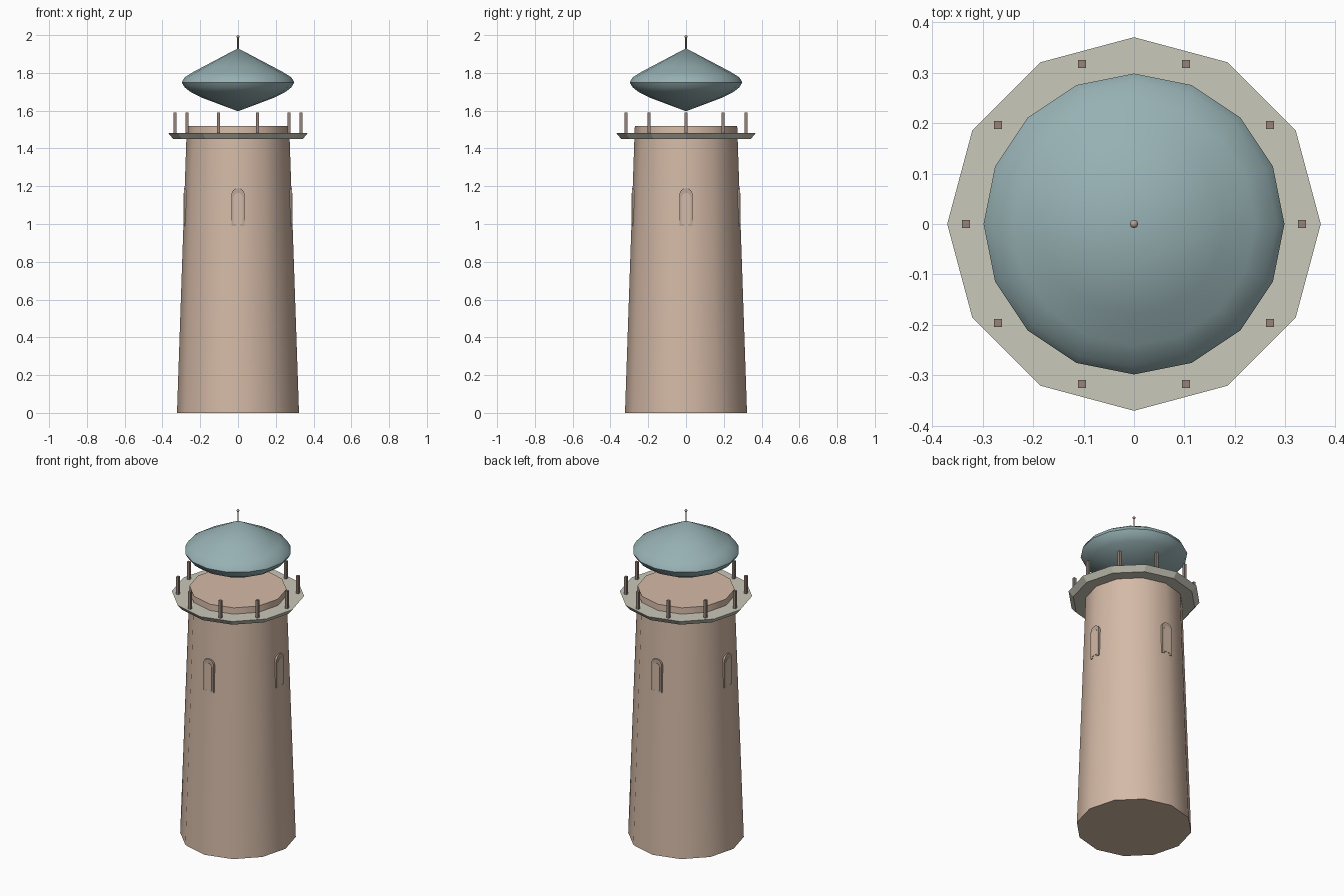
import bpy, bmesh, math
from mathutils import Matrix

if "Cube" in bpy.data.objects:
    bpy.data.objects.remove(bpy.data.objects["Cube"])


def material(name, rgb):
    m = bpy.data.materials.new(name)
    m.diffuse_color = (*rgb, 1.0)
    m.use_nodes = True
    m.node_tree.nodes["Principled BSDF"].inputs["Base Color"].default_value = m.diffuse_color
    return m


STONE = material("warm stone", (0.66, 0.49, 0.385))
DECK = material("pale deck", (0.59, 0.58, 0.49))
ROOF = material("blue green roof", (0.31, 0.44, 0.455))
POST = material("brown post", (0.31, 0.23, 0.195))
TRIM = material("window trim", (0.50, 0.39, 0.32))
BALL = material("copper ball", (0.53, 0.35, 0.27))


def finish(bm, name, mat, smooth_angle=None):
    bmesh.ops.recalc_face_normals(bm, faces=bm.faces[:])
    if smooth_angle:
        for f in bm.faces:
            f.smooth = True
        for e in bm.edges:
            e.smooth = e.calc_face_angle(0) < math.radians(smooth_angle)
    me = bpy.data.meshes.new(name)
    bm.to_mesh(me)
    bm.free()
    me.materials.append(mat)
    ob = bpy.data.objects.new(name, me)
    bpy.context.collection.objects.link(ob)
    return ob


def lathe(name, profile, sides, mat, smooth_angle=None):
    """Closed solid of revolution from (radius, z) points, bottom to top."""
    bm = bmesh.new()
    rings = []
    for r, z in profile:
        if r == 0:
            rings.append([bm.verts.new((0, 0, z))] * sides)
        else:
            rings.append([bm.verts.new((r * math.cos(math.tau * i / sides),
                                        r * math.sin(math.tau * i / sides), z))
                          for i in range(sides)])
    for a, b in zip(rings, rings[1:]):
        for i in range(sides):
            j = (i + 1) % sides
            bm.faces.new(list(dict.fromkeys((a[i], a[j], b[j], b[i]))))
    for ring, (r, z) in ((rings[0], profile[0]), (rings[-1], profile[-1])):
        if r > 0:
            bm.faces.new(ring)
    return finish(bm, name, mat, smooth_angle)


def arch_plate(name, half_w, z0, z1, inner, outer, angle, mat):
    """Upright round-topped plate facing outwards at the given angle."""
    spring = z1 - half_w
    pts = [(-half_w, z0), (half_w, z0)]
    pts += [(half_w * math.cos(math.pi * i / 8), spring + half_w * math.sin(math.pi * i / 8))
            for i in range(9)]
    bm = bmesh.new()
    face = bm.faces.new([bm.verts.new((inner, y, z)) for y, z in pts])
    ext = bmesh.ops.extrude_face_region(bm, geom=[face], use_keep_orig=True)
    for v in ext["geom"]:
        if isinstance(v, bmesh.types.BMVert):
            v.co.x = outer
    bm.transform(Matrix.Rotation(angle, 4, 'Z'))
    return finish(bm, name, mat)


# Tapered tower and gallery deck
lathe("tower", [(0.323, 0), (0.271, 1.52)], 12, STONE, 40)
lathe("gallery_deck", [(0.343, 1.45), (0.37, 1.482)], 12, DECK)

# Railing posts
for i in range(10):
    a = math.tau * i / 10
    bm = bmesh.new()
    bmesh.ops.create_cube(bm, size=1)
    bm.transform(Matrix.Translation((0.333 * math.cos(a), 0.333 * math.sin(a), 1.53))
                 @ Matrix.Diagonal((0.016, 0.016, 0.12, 1)))
    finish(bm, f"rail_post_{i + 1}", POST)

# Arched windows, partly sunk in the wall
for i in range(4):
    a = math.tau * i / 4
    arch_plate(f"window_frame_{i + 1}", 0.035, 0.99, 1.19, 0.25, 0.2865, a, TRIM)
    arch_plate(f"window_pane_{i + 1}", 0.023, 1.0, 1.165, 0.25, 0.289, a, STONE)

# Lens-shaped roof
lathe("roof", [(0, 1.597), (0.19, 1.668), (0.25, 1.698), (0.283, 1.724), (0.298, 1.75),
               (0.283, 1.776), (0.24, 1.803), (0.18, 1.835), (0, 1.93)], 16, ROOF, 50)

# Finial rod and ball
lathe("finial_rod", [(0.004, 1.92), (0.004, 1.99)], 8, POST, 50)
bm = bmesh.new()
bmesh.ops.create_uvsphere(bm, u_segments=12, v_segments=8, radius=0.008)
bm.transform(Matrix.Translation((0, 0, 1.992)))
finish(bm, "finial_ball", BALL, 60)
